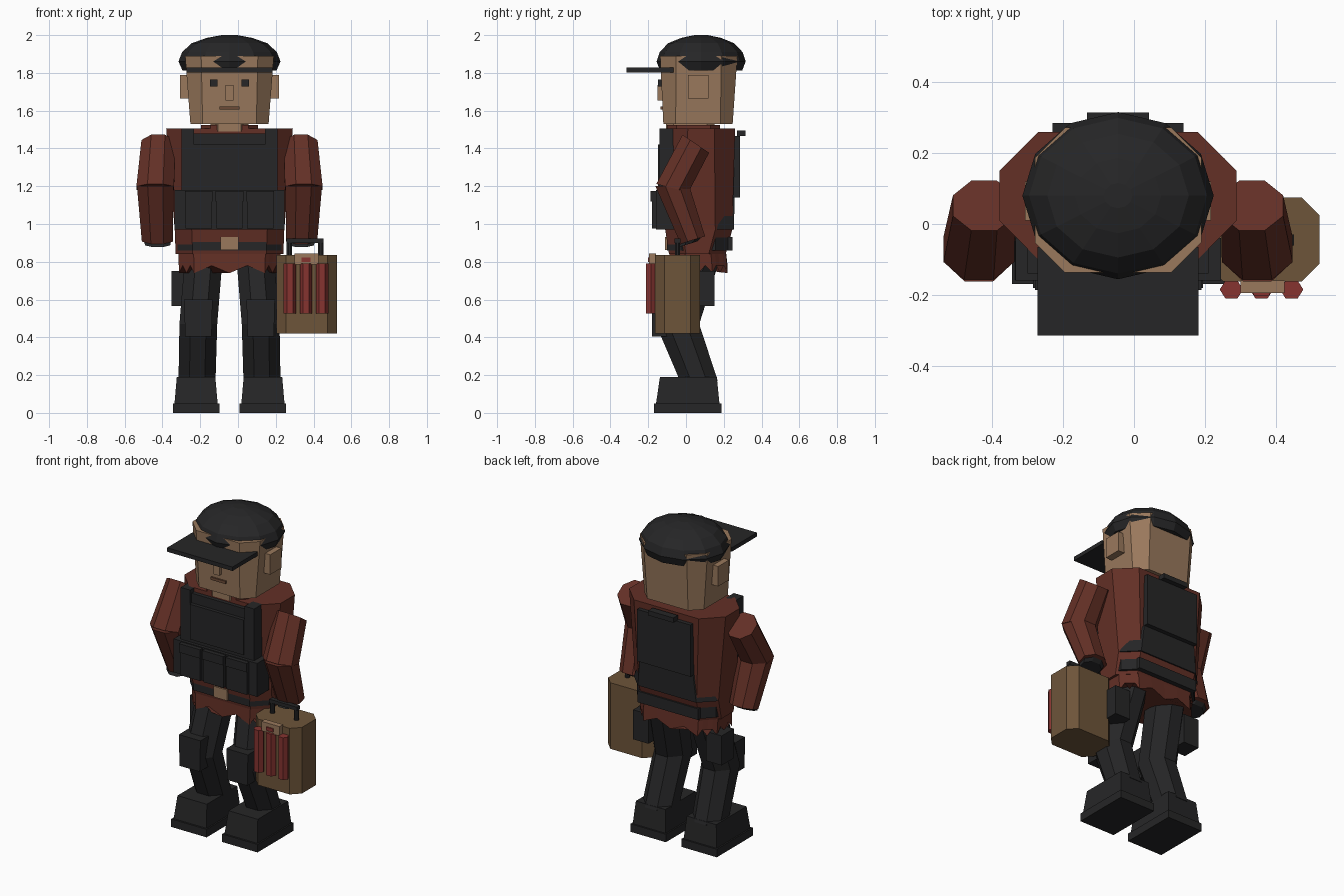
import bpy, bmesh, math
from mathutils import Vector

old = bpy.data.objects.get("Cube")
if old:
    bpy.data.objects.remove(old, do_unlink=True)


def material(name, r, g, b):
    m = bpy.data.materials.new(name)
    m.use_nodes = True
    m.diffuse_color = (r, g, b, 1)
    bsdf = next(n for n in m.node_tree.nodes if n.type == 'BSDF_PRINCIPLED')
    bsdf.inputs["Base Color"].default_value = (r, g, b, 1)
    bsdf.inputs["Roughness"].default_value = 0.9
    return m


DARK = material("charcoal", .019, .019, .02)
RED = material("rust_cloth", .125, .029, .019)
SKIN = material("tan_skin", .32, .19, .108)
CASE = material("brown_case", .155, .09, .042)
STICK = material("stick_red", .24, .034, .03)
MOUTH = material("mouth_brown", .15, .07, .038)

CX = -0.045            # middle of the body
SIDES = (("right", -1), ("left", 1))


def loft(name, rings, mat):
    """Skin a list of equal-length rings and cap both ends."""
    bm = bmesh.new()
    vs = [[bm.verts.new(p) for p in ring] for ring in rings]
    n = len(vs[0])
    for a, b in zip(vs, vs[1:]):
        for i in range(n):
            j = (i + 1) % n
            bm.faces.new((a[i], a[j], b[j], b[i]))
    bm.faces.new(vs[0][::-1])
    bm.faces.new(vs[-1])
    bmesh.ops.recalc_face_normals(bm, faces=bm.faces)
    mesh = bpy.data.meshes.new(name)
    bm.to_mesh(mesh)
    bm.free()
    mesh.materials.append(mat)
    ob = bpy.data.objects.new(name, mesh)
    bpy.context.collection.objects.link(ob)
    return ob


def rect(x0, x1, y0, y1, z):
    return [(x0, y0, z), (x1, y0, z), (x1, y1, z), (x0, y1, z)]


def box(name, x0, x1, y0, y1, z0, z1, mat):
    return loft(name, [rect(x0, x1, y0, y1, z) for z in (z0, z1)], mat)


def chamfered(cx, x, y0, y1, z, cut):
    """Rectangle ring of half width x with its corners cut off."""
    cy, y = (y0 + y1) / 2, (y1 - y0) / 2
    half = [(x - cut, -y), (x, cut - y), (x, y - cut), (x - cut, y)]
    return [(cx + a, cy + b, z) for a, b in half + [(-a, b) for a, b in half[::-1]]]


def tilted(c, rx, ry, tilt=0, n=8, turn=0.5):
    """Polygon ring around c, tilted about the x axis."""
    pts = []
    for i in range(n):
        a = math.tau * (i + turn) / n
        k = 1 / math.cos(math.pi / n) if turn else 1
        u, v = k * rx * math.cos(a), k * ry * math.sin(a)
        pts.append(Vector(c) + Vector((u, v * math.cos(tilt), v * math.sin(tilt))))
    return pts


# Jacket body
loft("jacket", [chamfered(CX, .285, -.09, .21, .84, .09),
                chamfered(CX, .29, -.11, .245, .97, .09),
                chamfered(CX, .335, -.1, .26, 1.505, .11)], RED)

# Jacket hem with ragged lower edge
top = chamfered(CX, .27, -.085, .21, .87, .08)
low = chamfered(CX, .268, -.09, .22, .74, .08)
steps, upper, lower = 4, [], []
for i in range(8):
    for s in range(steps):
        t = s / steps
        upper.append(Vector(top[i]).lerp(Vector(top[(i + 1) % 8]), t))
        p = Vector(low[i]).lerp(Vector(low[(i + 1) % 8]), t)
        p.z += .04 * (s % 2)
        lower.append(p)
loft("jacket_hem", [lower, upper], RED)

# Belt and buckle
loft("belt", [chamfered(CX, .275, -.1, .237, z, .08) for z in (.86, .93)], DARK)
box("belt_back_pad", CX - .21, CX + .21, .2, .245, .86, .93, DARK)
box("belt_buckle", CX - .048, CX + .048, -.112, -.09, .862, .93, SKIN)

# Vest front, shoulder straps, pouches
box("vest_front", CX - .255, CX + .255, -.14, -.06, .97, 1.42, DARK)
box("vest_panel", CX - .185, CX + .185, -.147, -.1, 1.2, 1.42, DARK)
box("vest_upper", CX - .19, CX + .19, -.125, -.06, 1.42, 1.48, DARK)
box("vest_lower_band", CX - .29, CX + .29, -.16, -.04, .97, 1.18, DARK)
for s in (-1, 1):
    box("shoulder_strap", CX + s * .222 - .033, CX + s * .222 + .033, -.14, -.06, 1.4, 1.505, DARK)
    # strap over the shoulder to the back plate
for i in (-1, 0, 1):
    x = CX + i * .162
    box("pouch", x - .07, x + .07, -.18, -.14, .975, 1.15, DARK)
    box("pouch_flap", x - .073, x + .073, -.187, -.14, 1.12, 1.175, DARK)

# Vest back
box("back_plate", CX - .185, CX + .185, .24, .285, 1.14, 1.465, DARK)
box("back_plate_tab", CX - .087, CX + .087, .27, .315, 1.465, 1.495, DARK)
loft("vest_back_low", [chamfered(CX, .293, .0, .253, .97, .09)[2:6],
                       [(CX + .2, .2, 1.14), (CX + .185, .258, 1.14),
                        (CX - .185, .258, 1.14), (CX - .2, .2, 1.14)]], DARK)

# Collar, neck and head
loft("collar", [chamfered(CX, .15, -.1, .18, z, .05) for z in (1.49, 1.525)], RED)
loft("neck", [chamfered(CX, .1, -.105, .15, z, .04) for z in (1.49, 1.56)], SKIN)
loft("head", [chamfered(CX, .207, -.12, .247, 1.53, .065),
              chamfered(CX, .235, -.137, .272, 1.89, .085)], SKIN)
for name, s in SIDES:
    xs = sorted((CX + s * .2, CX + s * .262))
    box(name + "_ear", *xs, .01, .12, 1.665, 1.79, SKIN)
    x = CX + s * .083
    box(name + "_eye", x - .02, x + .02, -.148, -.12, 1.728, 1.766, DARK)
box("nose", CX - .02, CX + .02, -.15, -.12, 1.655, 1.735, SKIN)
box("mouth", CX - .052, CX + .052, -.134, -.115, 1.605, 1.622, MOUTH)

# Cap with flat peak
cap = [(.92, 1.812), (1, 1.86), (.93, 1.91), (.74, 1.957), (.45, 1.985), (.15, 2)]
loft("cap_dome", [tilted((CX, .08, z), .27 * k, .236 * k, n=12, turn=0)
                  for k, z in cap], DARK)
box("cap_peak", CX - .227, CX + .227, -.315, -.065, 1.803, 1.828, DARK)

for name, s in SIDES:
    # Arm bends forward at the elbow
    def at(off, y, z):
        return (CX + s * off, y, z)
    loft(name + "_upper_arm", [tilted(at(.378, .052, 1.425), .088, .085, -.6),
                               tilted(at(.393, -.072, 1.19), .1, .088, -.25)], RED)
    loft(name + "_forearm", [tilted(at(.393, -.072, 1.2), .097, .09, .0),
                             tilted(at(.382, .036, .915), .082, .068, .3)], RED)
    loft(name + "_glove", [tilted(at(.382, .034, .925), .074, .06, .3),
                           tilted(at(.38, .012, .893), .066, .052, .3)], DARK)

    # Leg, knee pad and thigh holster
    loft(name + "_leg", [tilted(at(.172, .068, .17), .098, .1),
                         tilted(at(.165, -.045, .47), .1, .115),
                         tilted(at(.135, .062, .84), .1, .125)], DARK)
    c = CX + s * .165
    loft(name + "_knee_pad", [rect(c - .07, c + .07, -.18, -.06, .405),
                              rect(c - .075, c + .075, -.18, -.06, .6)], DARK)
    xs = sorted((CX + s * .2, CX + s * .308))
    box(name + "_holster", *xs, .03, .15, .565, .75, DARK)

    # Boot
    c = CX + s * .177
    loft(name + "_boot", [rect(c - .115, c + .115, -.16, .178, .04),
                          rect(c - .102, c + .102, -.138, .163, .19)], DARK)
    box(name + "_sole", c - .123, c + .123, -.17, .187, 0, .05, DARK)

# Carried case with handle
KX = .363
loft("case", [chamfered(KX, .16, -.163, .075, z, .05) for z in (.42, .835)], CASE)
for x in (.272, .438):
    loft("handle_post", [tilted((x, -.045, z), .014, .014) for z in (.83, .92)], DARK)
box("handle_bar", .258, .452, -.06, -.03, .9, .922, DARK)

# Red sticks held by a clip
for x in (.275, .36, .445):
    loft("red_stick", [tilted((x, -.185, z), .033, .03, n=6, turn=0)
                       for z in (.525, .79)], STICK)
box("stick_clip", .3, .425, -.195, -.16, .785, .845, SKIN)
box("clip_button", .337, .383, -.202, -.19, .8, .822, STICK)
